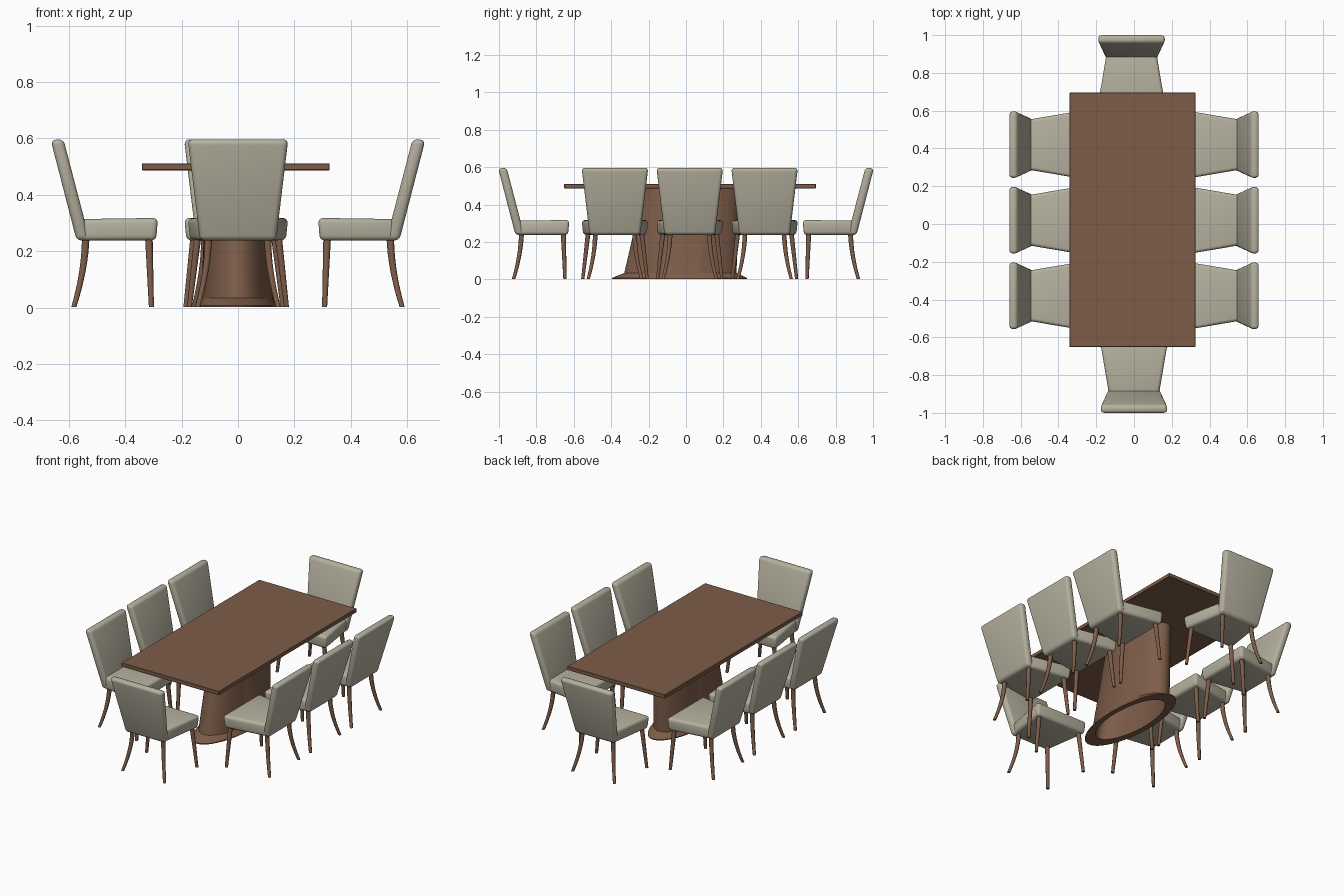
import bpy, bmesh, math
from mathutils import Matrix, Vector

if "Cube" in bpy.data.objects:
    bpy.data.objects.remove(bpy.data.objects["Cube"])


def material(name, rgb):
    m = bpy.data.materials.new(name)
    m.diffuse_color = (*rgb, 1)
    m.use_nodes = True
    m.node_tree.nodes["Principled BSDF"].inputs["Base Color"].default_value = m.diffuse_color
    return m


WOOD = material("brown wood", (0.205, 0.108, 0.066))
FABRIC = material("beige fabric", (0.47, 0.445, 0.35))


def finish(bm, name, mat):
    bmesh.ops.recalc_face_normals(bm, faces=bm.faces)
    me = bpy.data.meshes.new(name)
    bm.to_mesh(me)
    bm.free()
    me.materials.append(mat)
    return me


def place(me, name, matrix=Matrix(), angle=40):
    ob = bpy.data.objects.new(name, me)
    bpy.context.collection.objects.link(ob)
    ob.matrix_world = matrix
    bpy.ops.object.select_all(action='DESELECT')
    ob.select_set(True)
    bpy.context.view_layer.objects.active = ob
    bpy.ops.object.shade_smooth_by_angle(angle=math.radians(angle))
    return ob


def loft(bm, rings, sides, cap=True):
    """Skin a row of horizontal ellipses (x, y, z, rx, ry)."""
    loops = []
    for x, y, z, rx, ry in rings:
        loops.append([bm.verts.new((x + rx * math.cos(2 * math.pi * i / sides),
                                    y + ry * math.sin(2 * math.pi * i / sides), z))
                      for i in range(sides)])
    for a, b in zip(loops, loops[1:]):
        for i in range(sides):
            j = (i + 1) % sides
            bm.faces.new((a[i], a[j], b[j], b[i]))
    if cap:
        bm.faces.new(loops[0][::-1])
        bm.faces.new(loops[-1])


def cushion(name, profile, radius):
    """Solid from a side profile of (x, z, half width), with rounded edges."""
    bm = bmesh.new()
    left = [bm.verts.new((x, -w, z)) for x, z, w in profile]
    right = [bm.verts.new((x, w, z)) for x, z, w in profile]
    n = len(profile)
    bm.faces.new(left)
    bm.faces.new(right[::-1])
    for i in range(n):
        j = (i + 1) % n
        bm.faces.new((left[i], right[i], right[j], left[j]))
    bmesh.ops.bevel(bm, geom=bm.edges[:], offset=radius, segments=4,
                    profile=0.5, affect='EDGES', clamp_overlap=True)
    return finish(bm, name, FABRIC)


# Table top
bm = bmesh.new()
bmesh.ops.create_cube(bm, size=1, matrix=Matrix.Translation((-0.008, 0.022, 0.499))
                      @ Matrix.Diagonal((0.666, 1.346, 0.024, 1)))
bmesh.ops.bevel(bm, geom=bm.edges[:], offset=0.002, segments=1, affect='EDGES')
place(finish(bm, "table_top", WOOD), "table_top", angle=20)

# Hollow oval pedestal with a flared foot: inside, underside, then outside
bm = bmesh.new()
loft(bm, [(-0.005, 0.03, 0.487, 0.10, 0.24), (-0.003, -0.035, 0.005, 0.108, 0.275),
          (-0.003, -0.035, 0.003, 0.14, 0.36), (-0.003, -0.035, 0.008, 0.14, 0.36),
          (-0.003, -0.030, 0.035, 0.127, 0.30), (-0.005, 0.03, 0.487, 0.108, 0.255)],
     64, cap=False)
place(finish(bm, "pedestal", WOOD), "pedestal", angle=25)

# Chair parts, modelled with the backrest towards +x
seat = cushion("seat", [(0.290, 0.238, 0.172), (0.565, 0.238, 0.132),
                        (0.560, 0.314, 0.132), (0.284, 0.318, 0.181)], 0.018)
back = cushion("backrest", [(0.525, 0.238, 0.135), (0.572, 0.238, 0.135),
                            (0.664, 0.594, 0.178), (0.619, 0.598, 0.178)], 0.018)


def leg(name, top, bottom, bow, side):
    """Tapered leg; bow above 1 makes it sweep outwards near the floor."""
    bm = bmesh.new()
    rings = []
    for k in range(9):
        t = k / 8
        p = Vector(top).lerp(Vector(bottom), t ** bow)
        r = 0.0135 - 0.0045 * t
        rings.append((p.x, p.y * side, 0.25 - 0.248 * t, r, r))
    loft(bm, rings, 10)
    return finish(bm, name, WOOD)


legs = []
for side in (-1, 1):
    legs.append(leg("front_leg", (0.316, 0.143), (0.307, 0.172), 1.0, side))
    legs.append(leg("back_leg", (0.540, 0.105), (0.582, 0.143), 1.8, side))

# Eight chairs: three on each long side, one at each end (angle, x, y)
spots = [(a, 0, y) for a in (0, 180) for y in (-0.38, 0.02, 0.42)]
spots += [(90, -0.013, 0.34), (-90, 0.0, -0.34)]
for angle, x, y in spots:
    m = Matrix.Translation((x, y, 0)) @ Matrix.Rotation(math.radians(angle), 4, 'Z')
    for part in [seat, back] + legs:
        place(part, "chair_" + part.name.split(".")[0], m)
